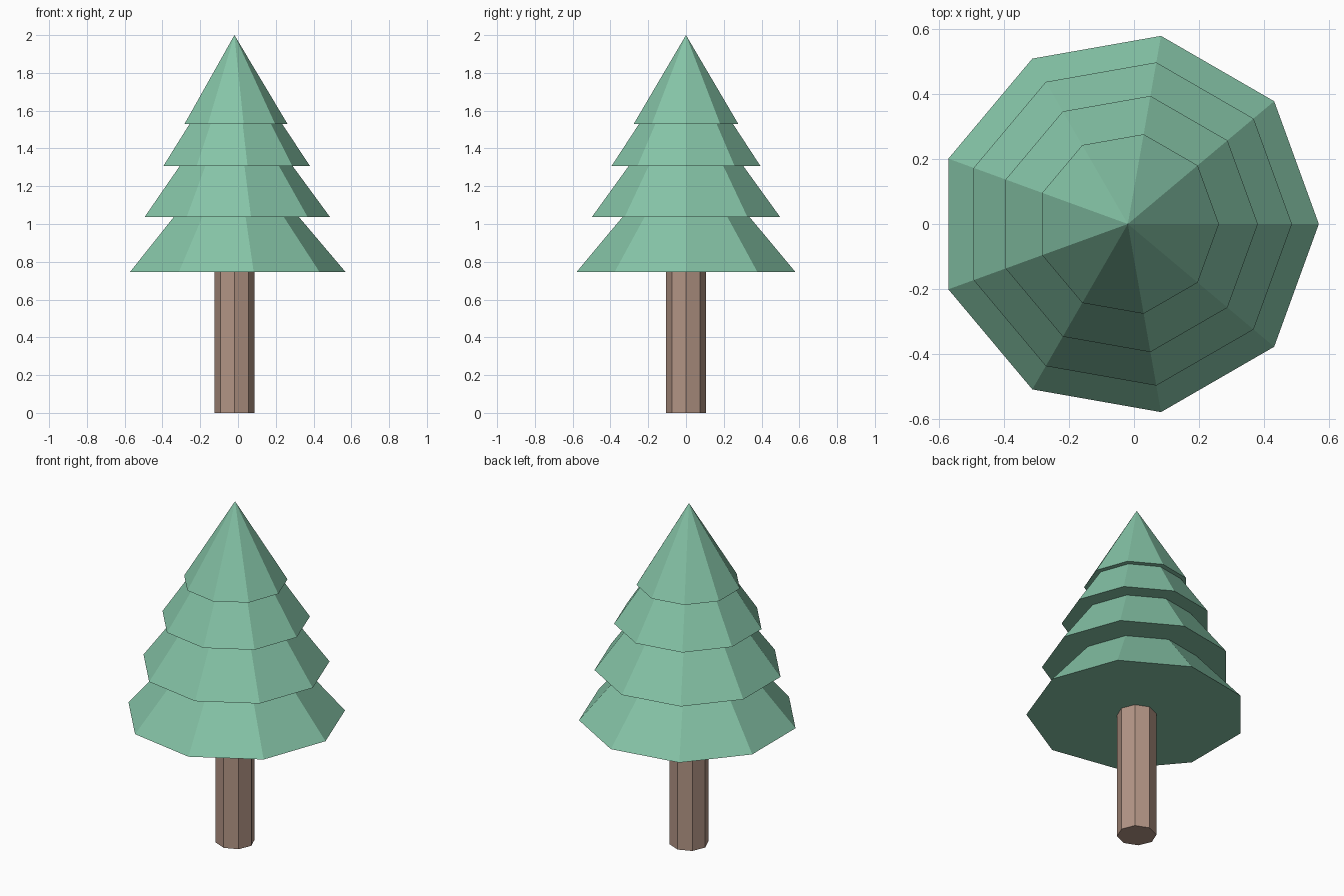
import bpy, bmesh
from math import sin, cos, tau

if "Cube" in bpy.data.objects:
    bpy.data.objects.remove(bpy.data.objects["Cube"])

CENTRE_X = -0.019


def material(name, color):
    mat = bpy.data.materials.new(name)
    mat.diffuse_color = (*color, 1)
    mat.use_nodes = True
    mat.node_tree.nodes["Principled BSDF"].inputs["Base Color"].default_value = mat.diffuse_color
    return mat


def ring(bm, sides, radius, z):
    return [bm.verts.new((radius * cos(tau * i / sides), radius * sin(tau * i / sides), z))
            for i in range(sides)]


def solid(name, sides, radius, z0, z1, mat, pointed):
    """Closed flat-sided cone or prism with its first corner on +x."""
    bm = bmesh.new()
    low = ring(bm, sides, radius, z0)
    bm.faces.new(low[::-1])
    if pointed:
        tip = bm.verts.new((0, 0, z1))
        for i in range(sides):
            bm.faces.new((low[i], low[(i + 1) % sides], tip))
    else:
        high = ring(bm, sides, radius, z1)
        bm.faces.new(high)
        for i in range(sides):
            j = (i + 1) % sides
            bm.faces.new((low[i], low[j], high[j], high[i]))
    mesh = bpy.data.meshes.new(name)
    bm.to_mesh(mesh)
    bm.free()
    mesh.materials.append(mat)
    obj = bpy.data.objects.new(name, mesh)
    obj.location.x = CENTRE_X
    bpy.context.collection.objects.link(obj)


bark = material("bark", (0.45, 0.30, 0.235))
needles = material("needles", (0.235, 0.55, 0.385))

# Octagonal trunk
solid("trunk", 8, 0.106, 0, 0.75, bark, False)

# Nested nine-sided foliage cones: radius, base height, tip height
tiers = [(0.589, 0.745, 1.44), (0.506, 1.037, 1.727), (0.401, 1.306, 1.91), (0.281, 1.53, 2.0)]
for n, (radius, base, tip) in enumerate(tiers, 1):
    solid(f"foliage_tier_{n}", 9, radius, base, tip, needles, True)
